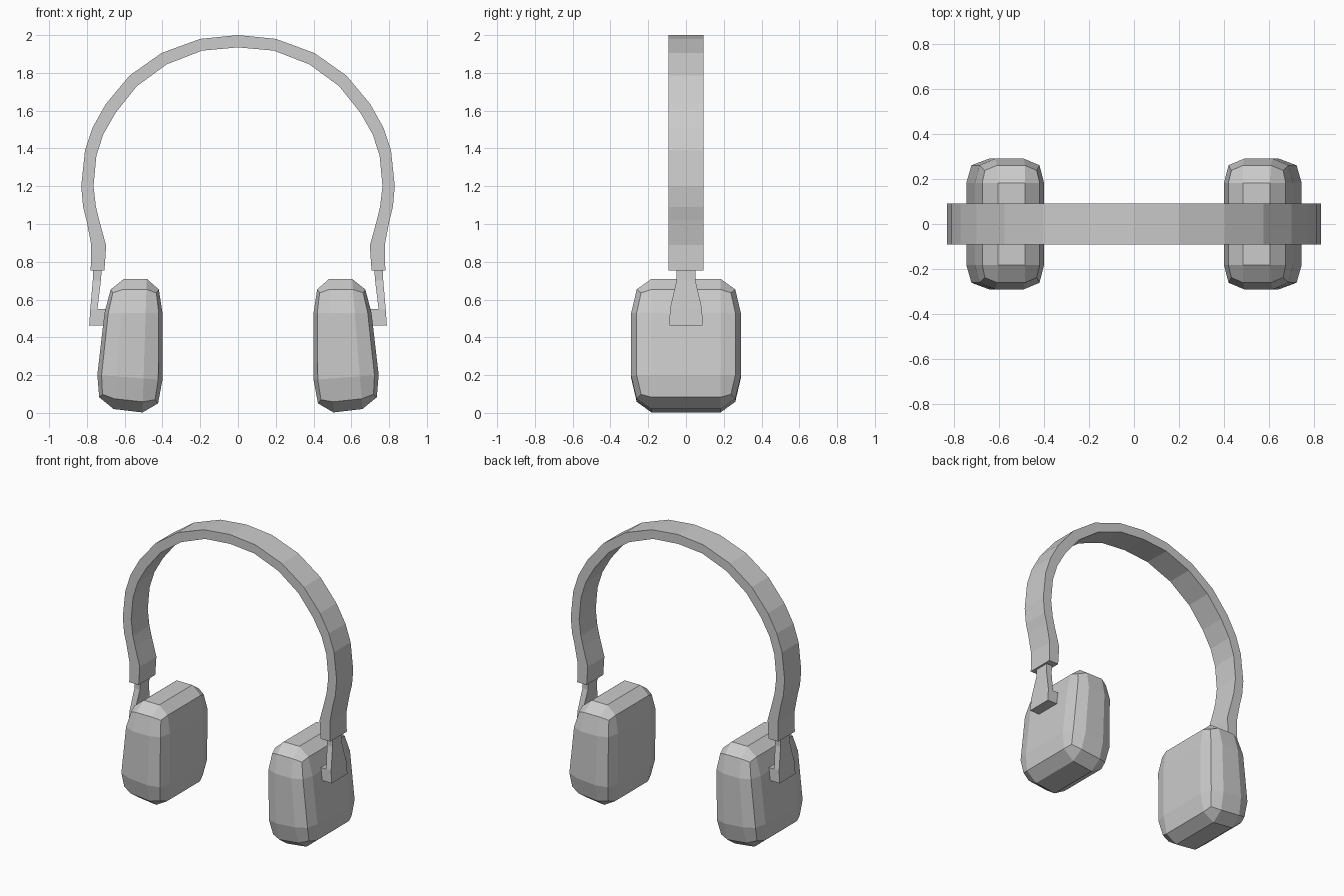
import bpy, bmesh

if "Cube" in bpy.data.objects:
    bpy.data.objects.remove(bpy.data.objects["Cube"])


def finish(name, bm, mirror=False):
    bmesh.ops.recalc_face_normals(bm, faces=bm.faces)
    mesh = bpy.data.meshes.new(name)
    bm.to_mesh(mesh)
    bm.free()
    obj = bpy.data.objects.new(name, mesh)
    bpy.context.collection.objects.link(obj)
    if mirror:
        obj.modifiers.new("mirror", 'MIRROR')
    return obj


def loft(name, sections, mirror=False):
    """Skin a list of four-cornered sections and cap both ends."""
    bm = bmesh.new()
    rings = [[bm.verts.new(p) for p in s] for s in sections]
    for a, b in zip(rings, rings[1:]):
        for i in range(4):
            j = (i + 1) % 4
            bm.faces.new((a[i], a[j], b[j], b[i]))
    bm.faces.new(rings[0])
    bm.faces.new(rings[-1])
    return finish(name, bm, mirror)


# Headband: outer and inner profile from the right end up to the crown
W = 0.092
outer = [(.78, .755), (.777, .89), (.802, 1.02), (.82, 1.09), (.83, 1.2), (.81, 1.39),
         (.77, 1.51), (.70, 1.635), (.575, 1.785), (.405, 1.905), (.2, 1.98), (0, 2)]
inner = [(.707, .755), (.698, .885), (.735, 1.02), (.752, 1.09), (.765, 1.2), (.75, 1.36),
         (.713, 1.475), (.647, 1.59), (.535, 1.73), (.378, 1.845), (.19, 1.918), (0, 1.935)]
half = list(zip(outer, inner))
pairs = half + [((-o[0], o[1]), (-i[0], i[1])) for o, i in half[-2::-1]]
loft("headband", [[(o[0], -W, o[1]), (o[0], W, o[1]), (i[0], W, i[1]), (i[0], -W, i[1])]
                  for o, i in pairs])

# Hanger arms: flared strap ending in a foot that meets the cup
arm = [(.72, .765, .05, .78), (.726, .769, .05, .70), (.744, .782, .085, .551),
       (.69, .782, .085, .549), (.69, .788, .088, .463)]
loft("hanger_arms", [[(x0, -w, z), (x1, -w, z), (x1, w, z), (x0, w, z)]
                     for x0, x1, w, z in arm], mirror=True)

# Ear cups: low-poly rounded box with a tilted outer face
bm = bmesh.new()
bmesh.ops.create_cube(bm, size=2)
bmesh.ops.subdivide_edges(bm, edges=bm.edges[:], cuts=2, use_grid_fill=True)
INNER_LOOP = (.42, .63, .49)
EDGE = (.87, .90, .84)
CORNER = (.78, .82, .79)
for v in bm.verts:
    extremes = sum(abs(c) > .9 for c in v.co)
    pull = {1: (1, 1, 1), 2: EDGE, 3: CORNER}[extremes]
    u, y, t = [(1 if c > 0 else -1) * (pull[k] if abs(c) > .9 else INNER_LOOP[k])
               for k, c in enumerate(v.co)]
    z = .357 + .353 * t
    x = .40 + (.365 - .11 * z) * (u + 1) / 2
    z += .12 * (x - .52) * max(0, 1 - z / .5)
    v.co = (x, .29 * y, z)
finish("ear_cups", bm, mirror=True)
